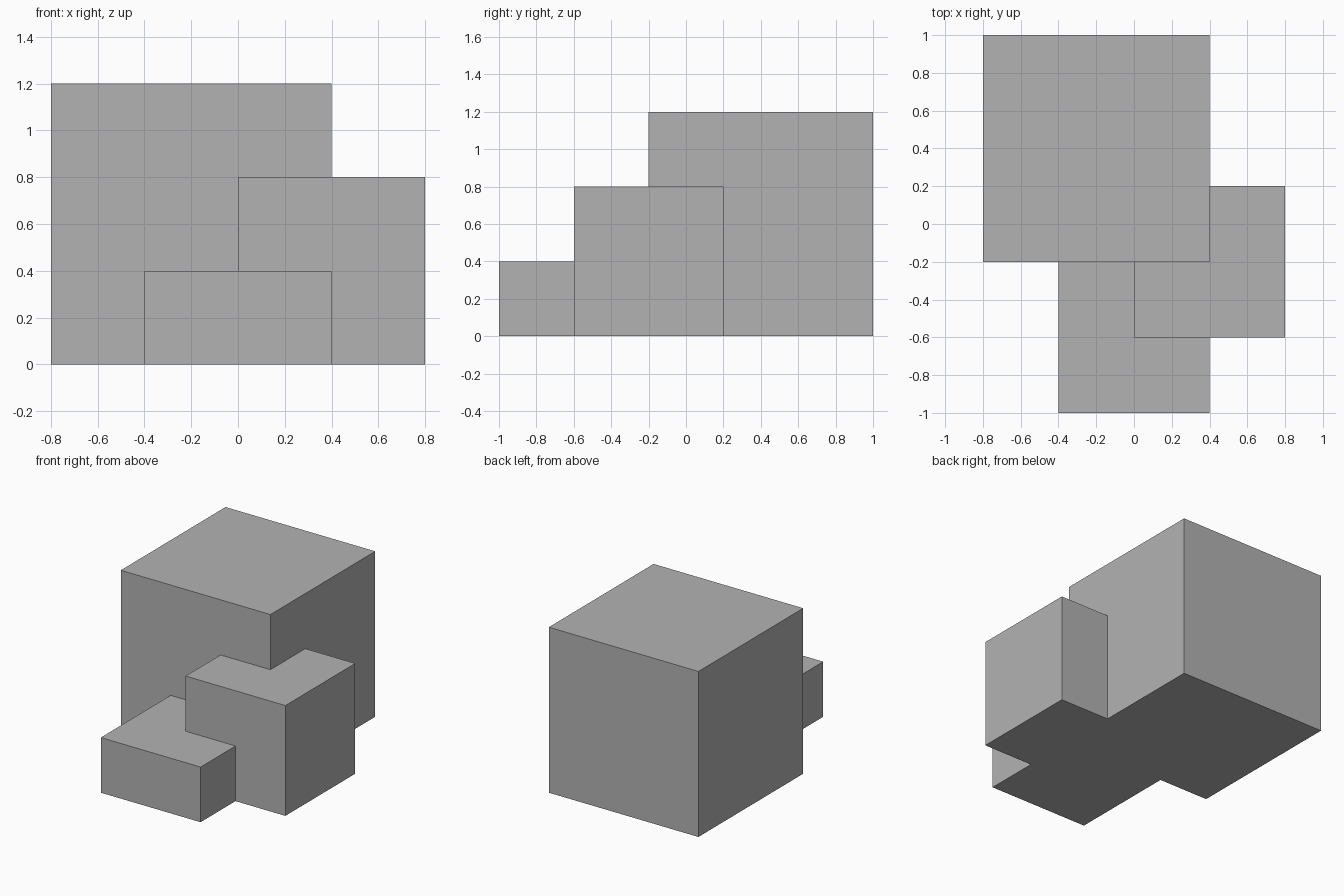
import bpy
import bmesh
from mathutils import Vector

# Remove the default object
cube = bpy.data.objects.get("Cube")
if cube:
    bpy.data.objects.remove(cube, do_unlink=True)

# Single plain grey
grey = bpy.data.materials.new("plain_grey")
grey.use_nodes = True
colour = (0.45, 0.45, 0.45, 1)
grey.diffuse_color = colour
grey.node_tree.nodes["Principled BSDF"].inputs["Base Color"].default_value = colour


def block(name, low, high):
    """Box spanning two opposite corners."""
    low, high = Vector(low), Vector(high)
    bm = bmesh.new()
    bmesh.ops.create_cube(bm, size=1)
    bmesh.ops.scale(bm, vec=high - low, verts=bm.verts)
    bmesh.ops.translate(bm, vec=(low + high) / 2, verts=bm.verts)
    mesh = bpy.data.meshes.new(name)
    bm.to_mesh(mesh)
    bm.free()
    mesh.materials.append(grey)
    obj = bpy.data.objects.new(name, mesh)
    bpy.context.collection.objects.link(obj)
    return obj


# Tall back block, medium left block and low front block
stepped_blocks = block("stepped_blocks", (-0.8, -0.2, 0), (0.4, 1, 1.2))
medium_block = block("medium_block", (0, -0.6, 0), (0.8, 0.2, 0.8))
low_block = block("low_block", (-0.4, -1, 0), (0.4, 0, 0.4))

# Fuse them into one solid with a continuous underside
bpy.context.view_layer.objects.active = stepped_blocks
for part in (medium_block, low_block):
    union = stepped_blocks.modifiers.new("union", "BOOLEAN")
    union.operation = "UNION"
    union.solver = "EXACT"
    union.object = part
    bpy.ops.object.modifier_apply(modifier=union.name)
    bpy.data.objects.remove(part, do_unlink=True)

# Merge coplanar faces left by the union
bm = bmesh.new()
bm.from_mesh(stepped_blocks.data)
bmesh.ops.dissolve_limit(bm, angle_limit=0.01, verts=bm.verts, edges=bm.edges)
bm.to_mesh(stepped_blocks.data)
bm.free()
